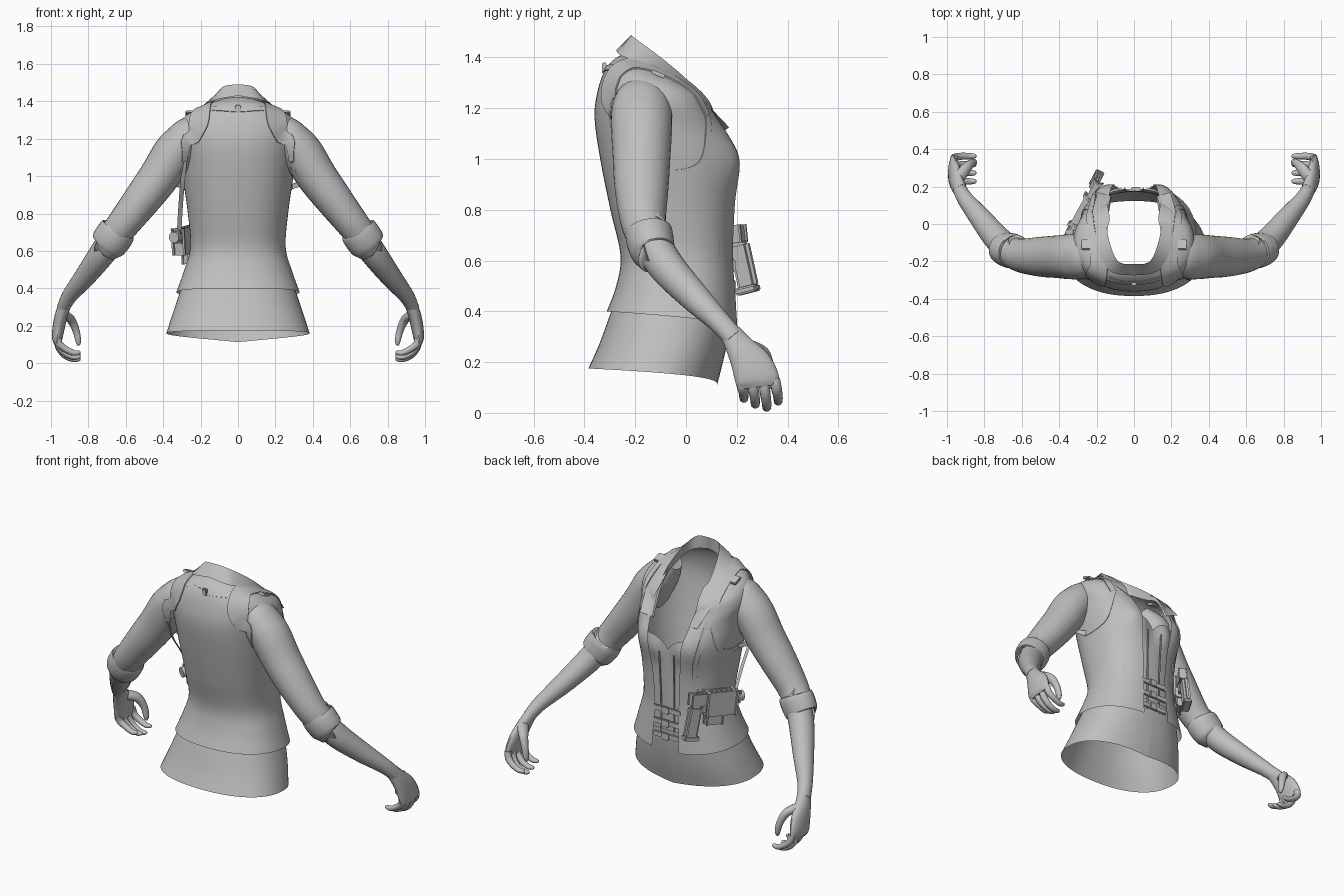
import bpy, bmesh, math
from mathutils import Vector
from mathutils.bvhtree import BVHTree

if "Cube" in bpy.data.objects:
    bpy.data.objects.remove(bpy.data.objects["Cube"])

GREY = bpy.data.materials.new("plain_grey")
GREY.diffuse_color = (0.52, 0.52, 0.52, 1)
GREY.use_nodes = True
GREY.node_tree.nodes["Principled BSDF"].inputs["Base Color"].default_value = GREY.diffuse_color


def smooth(pts, n=5):
    """Catmull-Rom resampling of tuples of any length."""
    out = []
    for i in range(len(pts) - 1):
        a, b, c, d = pts[max(i - 1, 0)], pts[i], pts[i + 1], pts[min(i + 2, len(pts) - 1)]
        for k in range(n):
            t = k / n
            out.append(tuple(0.5 * (2 * q + (r - p) * t + (2 * p - 5 * q + 4 * r - s) * t * t
                       + (3 * q - p - 3 * r + s) * t ** 3) for p, q, r, s in zip(a, b, c, d)))
    return out + [tuple(pts[-1])]


def finish(name, bm, mirror=False, angle=40):
    bmesh.ops.recalc_face_normals(bm, faces=bm.faces)
    me = bpy.data.meshes.new(name)
    bm.to_mesh(me)
    bm.free()
    me.materials.append(GREY)
    ob = bpy.data.objects.new(name, me)
    bpy.context.collection.objects.link(ob)
    bpy.ops.object.select_all(action='DESELECT')
    ob.select_set(True)
    bpy.context.view_layer.objects.active = ob
    bpy.ops.object.shade_smooth_by_angle(angle=math.radians(angle))
    if mirror:
        ob.modifiers.new("mirror", 'MIRROR').use_clip = False
    return ob


def grid(name, rows, closed=False, caps=False, mirror=False):
    bm = bmesh.new()
    vs = [[bm.verts.new(p) for p in r] for r in rows]
    m = len(rows[0])
    for a, b in zip(vs, vs[1:]):
        for j in range(m if closed else m - 1):
            k = (j + 1) % m
            bm.faces.new((a[j], a[k], b[k], b[j]))
    if caps:
        bm.faces.new(vs[0])
        bm.faces.new(vs[-1])
    return finish(name, bm, mirror)


def tube(name, pts, n=4, seg=20, mirror=True):
    """Points are x, y, z, radius towards y, radius across."""
    pts = smooth(pts, n)
    rows = []
    for i, p in enumerate(pts):
        t = (Vector(pts[min(i + 1, len(pts) - 1)][:3]) - Vector(pts[max(i - 1, 0)][:3])).normalized()
        u = (Vector((0, 1, 0)) - t * t.y).normalized()
        w = t.cross(u)
        rows.append([Vector(p[:3]) + u * p[3] * math.cos(a) + w * p[4] * math.sin(a)
                     for a in (2 * math.pi * j / seg for j in range(seg))])
    return grid(name, rows, True, True, mirror)


def ring(hw, yb, yf, zb, zf, gap=0.0, seg=72, power=0.88, rise=0.6):
    """Body section from the chest opening round the back and to the opening again."""
    a0 = math.asin(min(1, (gap / hw) ** (1 / power))) if gap else 0
    cy, ry, row = (yb + yf) / 2, (yf - yb) / 2, []
    for j in range(seg + 1):
        a = a0 + (2 * math.pi - 2 * a0) * j / seg
        s, c = math.sin(a), math.cos(a)
        x = hw * math.copysign(abs(s) ** power, s)
        y = cy + ry * math.copysign(abs(c) ** power, c)
        t = min(1, max(0, (yf - y) / (yf - yb)))
        z = zf + (zb - zf) * t ** rise
        if c > 0:  # fuller chest
            y += .028 * math.exp(-((abs(x) - .17) / .07) ** 2 - ((z - 1.0) / .11) ** 2)
        row.append((x, y, z))
    return row


def box(name, loc, size, axis=(0, 1, 0), bevel=0.006, up=(0, 0, 1)):
    """Rounded box whose local y follows axis."""
    f = Vector(axis).normalized()
    r = f.cross(Vector(up)).normalized()
    u = r.cross(f)
    bm = bmesh.new()
    bmesh.ops.create_cube(bm, size=1)
    for v in bm.verts:
        v.co = Vector(loc) + r * v.co.x * size[0] + f * v.co.y * size[1] + u * v.co.z * size[2]
    bmesh.ops.bevel(bm, geom=bm.edges[:], offset=bevel, segments=2, affect='EDGES')
    return finish(name, bm)


# Vest: width, back y, front y, back z, front z, half of the chest opening
vest_rings = [(.33, -.312, .208, .40, .34, .09), (.29, -.275, .20, .50, .47, .085),
              (.255, -.258, .192, .62, .62, .08), (.268, -.298, .20, .80, .80, .09),
              (.295, -.338, .212, 1.0, .98, .11), (.31, -.36, .172, 1.16, 1.09, .13),
              (.325, -.35, .13, 1.26, 1.16, .14), (.30, -.322, .115, 1.345, 1.195, .14),
              (.225, -.28, .10, 1.395, 1.215, .135), (.145, -.225, .09, 1.42, 1.22, .13)]
vest = grid("vest", [ring(*r) for r in smooth(vest_rings)])

# Shirt tail under the vest, open at the bottom, dipping in front
tail = [(.285, -.27, .182, .46, .46), (.308, -.298, .178, .39, .38),
        (.35, -.342, .155, .27, .24), (.383, -.385, .123, .175, .112)]
grid("shirt_tail", [ring(*r, rise=.4) for r in smooth(tail)])

# Bodice inside the chest opening with two cups and a heart-shaped upper edge
rows = []
for i in range(25):
    row = []
    for j in range(33):
        x = -.19 + .38 * j / 32
        top = .95 + .07 * math.sin(min(abs(x) / .22, 1) * math.pi) ** 0.7
        z = .36 + (top - .36) * i / 24
        cup = .03 * math.exp(-((abs(x) - .10) / .06) ** 2 - ((z - .95) / .08) ** 2)
        row.append((x, .172 - 1.1 * x * x + cup, z))
    rows.append(row)
grid("bodice", rows)

# Turned collar: base, crest and fall lines running from centre back to the lapel tip
base = smooth([(0, -.225, 1.415), (.10, -.19, 1.395), (.145, -.07, 1.32), (.135, .05, 1.245), (.12, .14, 1.10)], 6)
crest = smooth([(0, -.215, 1.49), (.085, -.20, 1.475), (.135, -.08, 1.385), (.145, .04, 1.275), (.125, .15, 1.11)], 6)
fall = smooth([(0, -.275, 1.43), (.13, -.25, 1.405), (.205, -.11, 1.36), (.225, .04, 1.255), (.195, .17, 1.125)], 6)
grid("collar", [base, crest, fall], mirror=True)

# Sleeves, rolled cuffs and forearms
sleeve = tube("sleeve", [(.19, -.17, 1.30, .05, .04), (.25, -.175, 1.245, .10, .082), (.295, -.175, 1.19, .118, .10),
              (.345, -.175, 1.12, .12, .112),
              (.42, -.175, 1.0, .113, .108), (.505, -.175, .885, .106, .10), (.605, -.168, .755, .09, .088),
              (.67, -.142, .67, .08, .082)], 5, 28)
tube("rolled_cuff", [(.639, -.148, .716, .08, .08), (.641, -.147, .712, .092, .098), (.668, -.14, .672, .093, .102),
                     (.698, -.128, .63, .085, .096), (.702, -.126, .625, .07, .075)], 3, 28)
tube("forearm", [(.66, -.14, .68, .072, .075), (.73, -.08, .58, .072, .07), (.82, .03, .46, .06, .057),
                 (.90, .13, .36, .045, .042), (.935, .19, .295, .042, .034)], 5, 24)

# Hands with curled fingers
tube("palm", [(.925, .175, .315, .042, .034), (.945, .215, .255, .058, .034), (.958, .255, .195, .079, .033),
              (.966, .28, .135, .086, .028), (.963, .286, .105, .08, .02)], 4, 20)
for k, name in enumerate(("little_finger", "ring_finger", "middle_finger", "index_finger")):
    y, lift = .215 + .045 * k, (.035, .012, 0, .024)[k]
    tube(name, [(.963, y, .135, .02, .02), (.957, y + .006, .085 + lift * .5, .021, .02),
                (.925, y + .012, .042 + lift, .019, .018), (.88, y + .013, .02 + lift, .017, .015),
                (.85, y + .013, .022 + lift, .012, .011), (.842, y + .013, .024 + lift, .003, .003)], 3, 12)
tube("thumb", [(.935, .25, .26, .034, .026), (.895, .30, .235, .03, .024), (.868, .325, .18, .022, .02),
               (.855, .33, .125, .019, .016), (.853, .328, .10, .012, .01), (.853, .327, .094, .003, .003)], 4, 14)

# Harness straps laid on the clothes
verts, polys = [], []
for ob in (vest, sleeve):
    off = len(verts)
    verts += [v.co.copy() for v in ob.data.vertices]
    polys += [[off + i for i in p.vertices] for p in ob.data.polygons]
tree = BVHTree.FromPolygons(verts, polys)


def strap(name, pts, lift=.006, mirror=False, sides=(1,)):
    """Points are x, y, z, width; each is pulled to the surface below."""
    for s in sides:
        mid, rows = [], []
        for x, y, z, w in smooth(pts, 6):
            co, no, _, _ = tree.find_nearest(Vector((x, y, z)))
            if no.dot(co - Vector((0, -.07, min(co.z, 1.15)))) < 0:
                no = -no
            mid.append((co + no * lift, no, w))
        for i, (p, no, w) in enumerate(mid):
            t = (mid[min(i + 1, len(mid) - 1)][0] - mid[max(i - 1, 0)][0]).normalized()
            d = t.cross(no).normalized() * w / 2
            rows.append([p - d - no * lift, p - d, p, p + d, p + d - no * lift])
        for row in rows:
            for v in row:
                v.x *= s
        grid(name, rows, mirror=mirror)


strap("shoulder_strap", [(.285, -.25, 1.0, .03), (.28, -.29, 1.12, .035), (.255, -.33, 1.21, .08), (.215, -.31, 1.30, .12),
                         (.19, -.22, 1.38, .10), (.215, -.11, 1.35, .055), (.225, -.02, 1.28, .04), (.225, .08, 1.17, .035)], mirror=True)
strap("underarm_strap", [(.285, -.25, 1.0, .03), (.31, -.1, .94, .03), (.27, .06, .98, .03),
                         (.225, .08, 1.17, .03)], .004, mirror=True)
strap("back_strap", [(-.14, -.30, 1.37, .03), (0, -.33, 1.36, .025), (.14, -.30, 1.37, .03)], .004)
strap("front_holster_strap", [(.225, .08, 1.17, .035), (.21, .17, 1.0, .03), (.20, .2, .85, .03), (.20, .2, .72, .03)], sides=(-1,))
box("back_buckle", (0, -.322, 1.357), (.03, .016, .045), bevel=.004)
for s in (-1, 1):
    box("shoulder_buckle", (s * .245, -.11, 1.335), (.07, .06, .016), (0, 1, -.4), .004)

# Chest opening: seam piping and waist buckles
tube("front_piping", [(.045, .178, .40, .005, .005), (.045, .178, .65, .005, .005), (.05, .19, .93, .005, .005)], 6, 8)
for z in (.42, .50, .58):
    box("waist_strap", (0, .182, z), (.18, .012, .032), bevel=.003)
    box("waist_buckle", (.01, .19, z), (.05, .014, .045), bevel=.004)

# Holstered sidearm, its muzzle pointing to the back
aim = Vector((-.13, -.24, -.03))
rear = Vector((-.20, .205, .705))
box("holster", rear + aim * .58 + Vector((0, 0, -.03)), (.055, .17, .12), aim, .012)
box("holster_flap", rear + aim * .45 + Vector((0, 0, -.10)), (.03, .09, .10), aim, .008)
box("slide", rear + aim * .46, (.04, .29, .055), aim, .008)
box("grip", (-.205, .228, .58), (.042, .19, .085), (.01, .035, -.16), .014, up=(.5, 1, 0))
box("grip_base", (-.20, .242, .485), (.05, .028, .095), (.01, .035, -.16), .006, up=(.5, 1, 0))
box("trigger_guard", rear + aim * .28 + Vector((0, 0, -.05)), (.02, .06, .05), aim, .008)
tube("muzzle", [(*(rear + aim * .95), .03, .03), (*(rear + aim * 1.1), .03, .03)], 2, 16, False)

# Hanging strap from the shoulder blade to the holster
grid("rear_holster_strap", [[(x - .012, y, z), (x + .012, y - .008, z)] for x, y, z in
     smooth([(-.285, -.27, 1.08), (-.298, -.20, .95), (-.308, -.10, .82), (-.315, -.02, .69)])])
